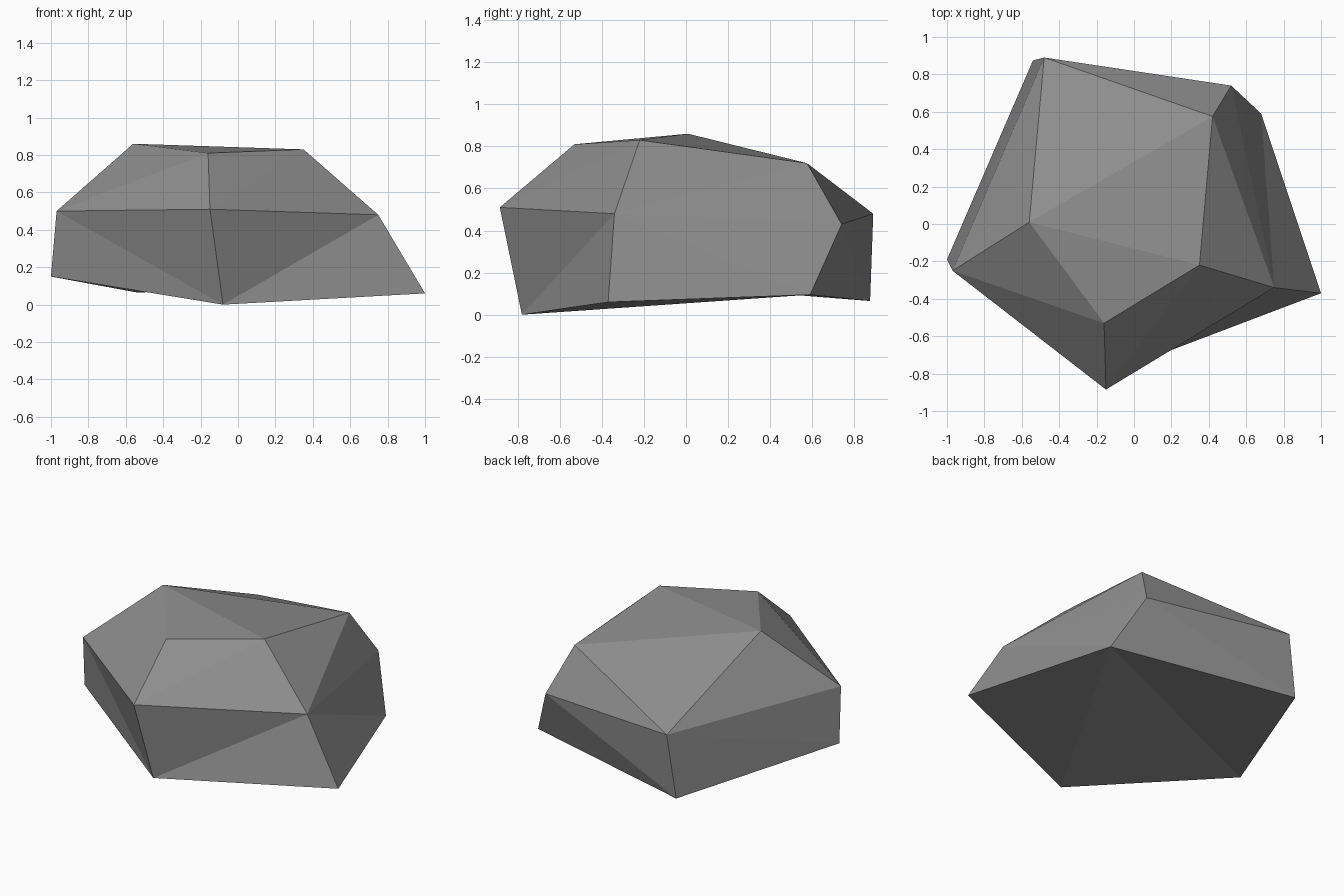
import bpy
import bmesh

if "Cube" in bpy.data.objects:
    bpy.data.objects.remove(bpy.data.objects["Cube"], do_unlink=True)

# Corners of the boulder: crown, shoulder ring, and base ring
corners = {
    # crown
    "A": (-0.56, 0.01, 0.86), "B": (-0.16, -0.53, 0.81),
    "C": (0.35, -0.22, 0.83), "D": (0.42, 0.575, 0.72),
    # shoulder
    "E": (-0.48, 0.89, 0.48), "F": (-0.97, -0.25, 0.50),
    "P": (-0.15, -0.885, 0.51), "R": (0.75, -0.34, 0.48),
    "G": (0.52, 0.74, 0.43),
    # base
    "e": (-0.54, 0.875, 0.065), "f": (-1.0, -0.19, 0.15),
    "p": (-0.08, -0.78, 0.0), "r": (1.0, -0.37, 0.06),
    "g": (0.68, 0.59, 0.095),
}

# Facets, each named by its corners
crown = "ABC ACD ADE"
slopes = "EDG AEF AFB BFP CBP CPR CRD DRG"
walls = "GRg gRr PpR prR FPp Fpf EFf Efe GEe Geg"
underside = "grp gpf gfe"

bm = bmesh.new()
verts = {name: bm.verts.new(co) for name, co in corners.items()}
for facet in " ".join((crown, slopes, walls, underside)).split():
    bm.faces.new([verts[c] for c in facet])
bmesh.ops.recalc_face_normals(bm, faces=bm.faces[:])

mesh = bpy.data.meshes.new("boulder")
bm.to_mesh(mesh)
bm.free()
boulder = bpy.data.objects.new("boulder", mesh)
bpy.context.collection.objects.link(boulder)

# Stone colour
stone = bpy.data.materials.new("stone_grey")
stone.use_nodes = True
colour = (0.27, 0.27, 0.27, 1.0)
stone.diffuse_color = colour
stone.node_tree.nodes["Principled BSDF"].inputs["Base Color"].default_value = colour
mesh.materials.append(stone)
